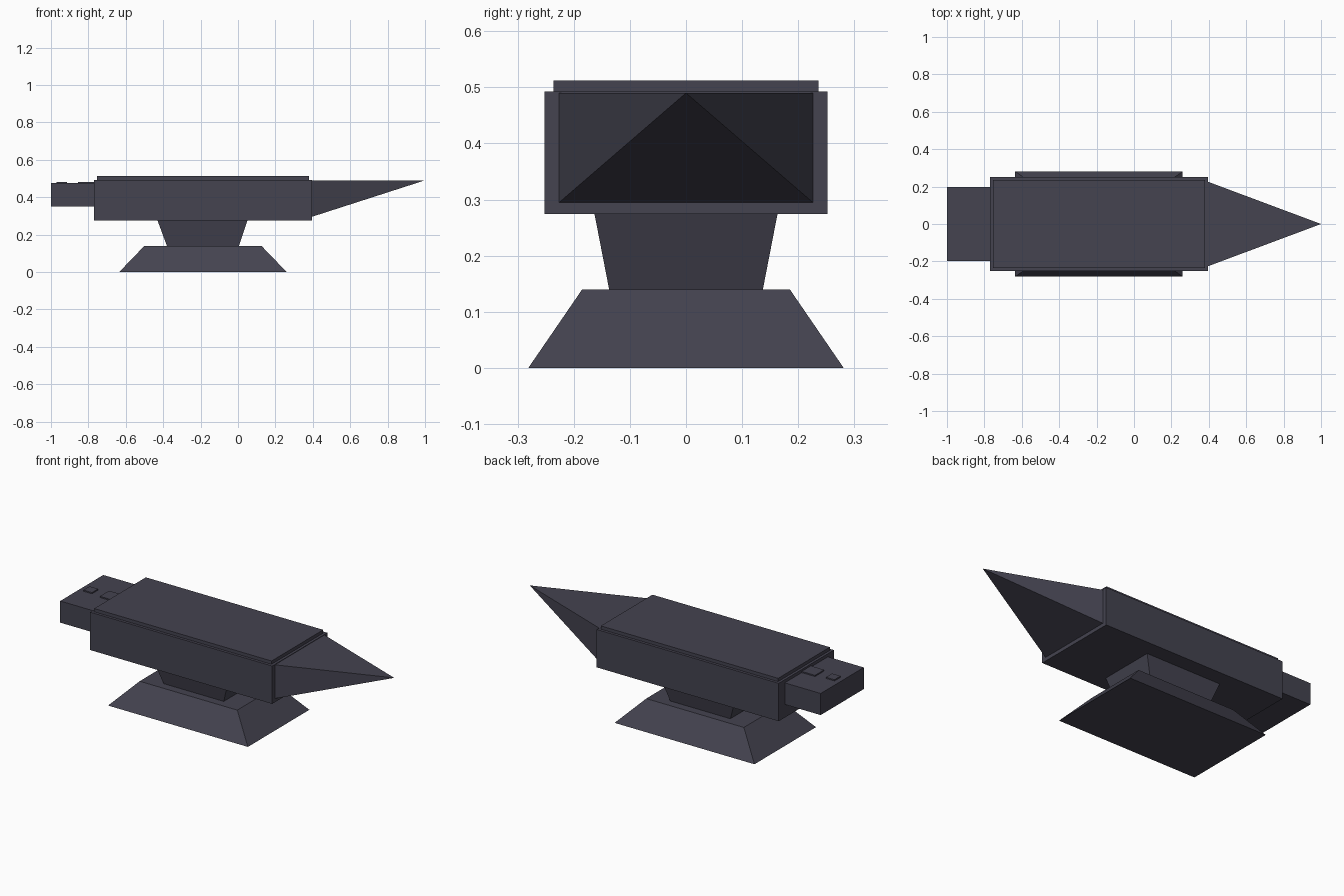
import bpy
import bmesh

default = bpy.data.objects.get("Cube")
if default:
    bpy.data.objects.remove(default, do_unlink=True)

# One dark iron colour throughout
iron = bpy.data.materials.new("dark_iron")
iron.use_nodes = True
colour = (0.058, 0.056, 0.080, 1.0)
iron.diffuse_color = colour
bsdf = iron.node_tree.nodes["Principled BSDF"]
bsdf.inputs["Base Color"].default_value = colour
bsdf.inputs["Roughness"].default_value = 0.7


def finish(name, bm):
    bmesh.ops.recalc_face_normals(bm, faces=bm.faces[:])
    mesh = bpy.data.meshes.new(name)
    bm.to_mesh(mesh)
    bm.free()
    mesh.materials.append(iron)
    obj = bpy.data.objects.new(name, mesh)
    bpy.context.collection.objects.link(obj)
    return obj


def block(name, z0, z1, bottom, top=None):
    """Box or tapered box; bottom and top are (x_min, x_max, half_width)."""
    top = top or bottom
    bm = bmesh.new()
    bmesh.ops.create_cube(bm, size=2)
    for v in bm.verts:
        x0, x1, half = top if v.co.z > 0 else bottom
        v.co = (x1 if v.co.x > 0 else x0, half * v.co.y, z1 if v.co.z > 0 else z0)
    return finish(name, bm)


# Foot and waist
block("base", 0, 0.14, (-0.635, 0.26, 0.281), (-0.5, 0.125, 0.185))
block("waist", 0.14, 0.274, (-0.38, 0.005, 0.137), (-0.43, 0.05, 0.163))

# Body with the raised working face
block("body", 0.274, 0.493, (-0.77, 0.395, 0.252))
block("top_plate", 0.493, 0.512, (-0.755, 0.38, 0.236))

# Heel with two small raised squares
block("heel", 0.35, 0.475, (-1.0, -0.77, 0.197))
block("small_square", 0.475, 0.482, (-0.97, -0.915, 0.028))
block("large_square", 0.475, 0.482, (-0.855, -0.77, 0.042))

# Horn: four-sided, flat on top, running to a point
bm = bmesh.new()
tip = bm.verts.new((1.0, 0, 0.49))
root = [bm.verts.new((0.395, y, z)) for y, z in
        ((-0.226, 0.295), (0.226, 0.295), (0.226, 0.49), (-0.226, 0.49))]
bm.faces.new(root)
for i in range(4):
    bm.faces.new((root[i], root[(i + 1) % 4], tip))
finish("horn", bm)
